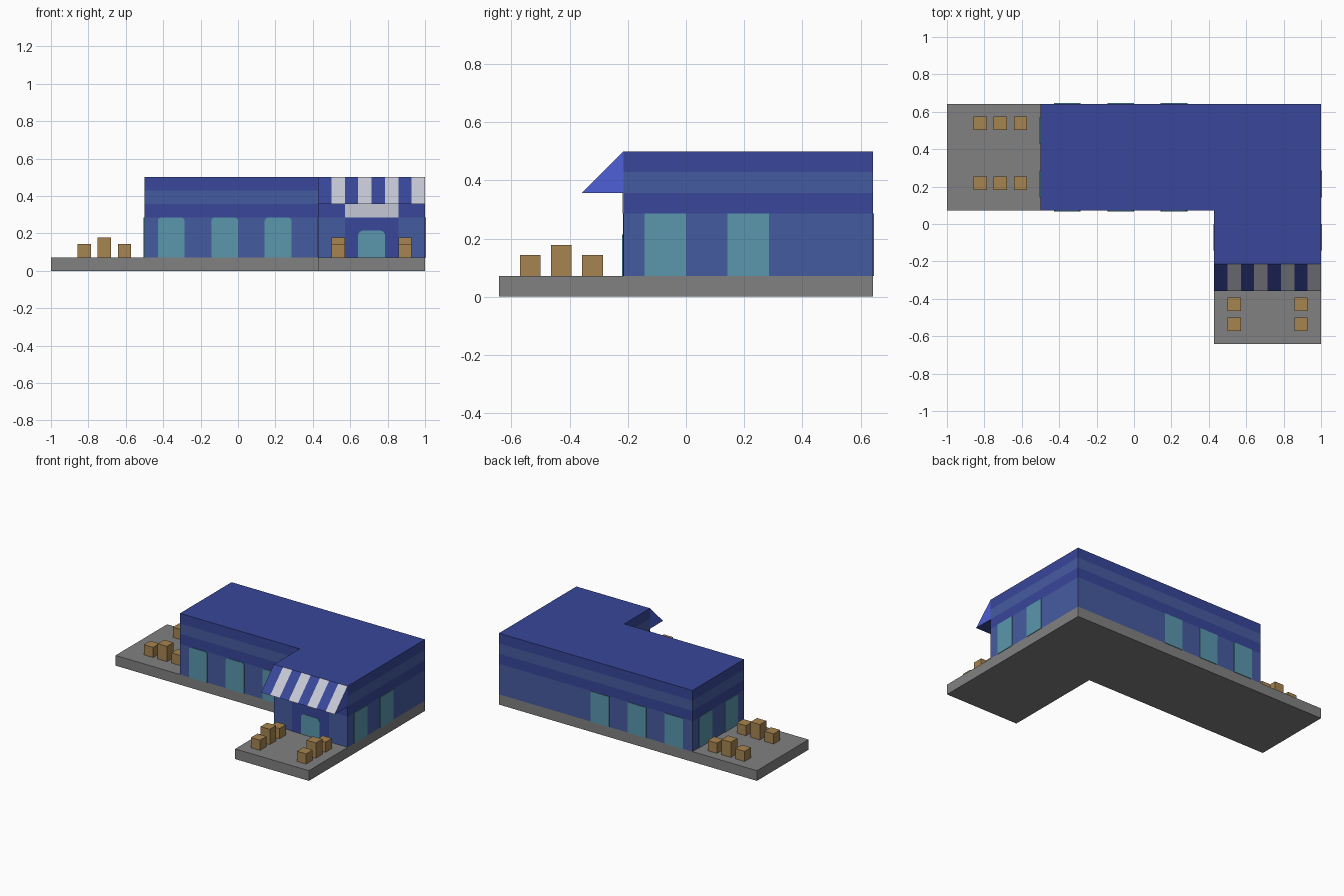
import bpy, bmesh
from mathutils import Vector

if "Cube" in bpy.data.objects:
    bpy.data.objects.remove(bpy.data.objects["Cube"])

U = 1 / 14  # building module


def material(name, rgb):
    m = bpy.data.materials.new(name)
    m.use_nodes = True
    m.diffuse_color = (*rgb, 1)
    m.node_tree.nodes["Principled BSDF"].inputs["Base Color"].default_value = (*rgb, 1)
    return m


GREY = material("concrete grey", (0.22, 0.22, 0.22))
NAVY = material("deep blue", (0.04, 0.063, 0.32))
BLUE = material("wall blue", (0.06, 0.105, 0.35))
BRIGHT = material("bright blue", (0.075, 0.115, 0.68))
WHITE = material("off white", (0.56, 0.58, 0.66))
GLASS = material("teal glass", (0.1, 0.31, 0.42))
WOOD = material("crate brown", (0.38, 0.23, 0.08))


def prism(name, outline, offset, mats, cuts=(), cut_axis=None, rule=None):
    """Extrude a planar outline, slice it, then colour its faces by a rule."""
    bm = bmesh.new()
    face = bm.faces.new([bm.verts.new(p) for p in outline])
    top = bmesh.ops.extrude_face_region(bm, geom=[face])["geom"]
    bmesh.ops.translate(bm, vec=offset,
                        verts=[v for v in top if isinstance(v, bmesh.types.BMVert)])
    for c in cuts:
        bmesh.ops.bisect_plane(bm, geom=bm.verts[:] + bm.edges[:] + bm.faces[:],
                               plane_co=Vector(cut_axis) * c, plane_no=cut_axis)
    bmesh.ops.recalc_face_normals(bm, faces=bm.faces)
    if rule:
        for f in bm.faces:
            f.material_index = rule(f.calc_center_median(), f.normal)
    mesh = bpy.data.meshes.new(name)
    bm.to_mesh(mesh)
    bm.free()
    for m in mats:
        mesh.materials.append(m)
    obj = bpy.data.objects.new(name, mesh)
    bpy.context.collection.objects.link(obj)
    return obj


def l_shape(left, front, z):
    """L-shaped floor plan in modules."""
    pts = [(left, 1), (6, 1), (6, front), (14, front), (14, 9), (left, 9)]
    return [(x * U, y * U, z * U) for x, y in pts]


def plate(name, mat, side, plane, start, width, low, high, chamfer=0.0, lift=0.004):
    """Thin panel on a wall; side is the outward axis, all sizes in modules."""
    a, b, c = start * U, (start + width) * U, chamfer * U
    lo, hi = low * U, high * U
    shape = [(a, lo), (b, lo)]
    if c:
        shape += [(b, hi - c), (b - c * 0.3, hi - c * 0.3), (b - c, hi),
                  (a + c, hi), (a + c * 0.3, hi - c * 0.3), (a, hi - c)]
    else:
        shape += [(b, hi), (a, hi)]
    p = plane * U
    if side[0]:
        pts = [(p, s, z) for s, z in shape]
    else:
        pts = [(s, p, z) for s, z in shape]
    return prism(name, pts, Vector(side) * lift, [mat])


# Ground slab and banded building
prism("ground_slab", l_shape(-14, -9, 0), (0, 0, U), [GREY])


def wall_bands(c, n):
    if abs(n.z) > 0.5:
        return 0
    z = c.z / U
    return 1 if z < 4 or 5 < z < 6 else 0


prism("building", l_shape(-7, -3, 1), (0, 0, 6 * U), [NAVY, BLUE],
      [4 * U, 5 * U, 6 * U], (0, 0, 1), wall_bands)

# Windows on the long front and back walls
for i, x in enumerate((-6, -2, 2)):
    plate(f"front_window_{i}", GLASS, (0, -1, 0), 1, x, 2, 1, 4, 0.25)
    plate(f"back_window_{i}", GLASS, (0, 1, 0), 9, x, 2, 1, 4)

# Windows on the end walls and the inner wing wall
for i, y in enumerate((-2, 2)):
    plate(f"left_window_{i}", GLASS, (1, 0, 0), 14, y, 2, 1, 4)
for i, y in enumerate((2, 6)):
    plate(f"right_window_{i}", GLASS, (-1, 0, 0), -7, y, 2, 1, 4)
plate("inner_window", GLASS, (-1, 0, 0), 6, -2, 2, 1, 4)

# Entrance: dark surround, door and blank sign board
plate("entrance_panel", NAVY, (0, -1, 0), -3, 8, 4, 1, 4, lift=0.003)
plate("entrance_door", GLASS, (0, -1, 0), -3, 9, 2, 1, 3, 0.3, lift=0.006)
plate("sign_board", WHITE, (0, -1, 0), -3, 8, 4, 4, 5)


# Striped awning
def awning_rule(c, n):
    if abs(n.x) > 0.5:
        return 2
    if n.z > 0.3 and n.y < -0.3:
        return int(c.x / U - 6) % 2
    return 0


prism("awning", [(6 * U, y * U, z * U) for y, z in ((-5, 5), (-3, 5), (-3, 7))],
      (8 * U, 0, 0), [NAVY, WHITE, BRIGHT],
      [x * U for x in range(7, 14)], (1, 0, 0), awning_rule)


# Crates in rows of three, the middle one taller
def crate(name, x, y, height):
    h = U / 2
    prism(name, [(x - h, y - h, U), (x + h, y - h, U), (x + h, y + h, U), (x - h, y + h, U)],
          (0, 0, height * U), [WOOD])


for i, height in enumerate((1, 1.5, 1)):
    step = (i - 1) * 1.5 * U
    for row, y in (("front", 3), ("back", 7.5)):
        crate(f"yard_crate_{row}_{i}", -10 * U + step, (y + 0.05) * U, height)
    for row, x in (("right", 7.5), ("left", 12.5)):
        crate(f"porch_crate_{row}_{i}", x * U, -6 * U + step, height)
